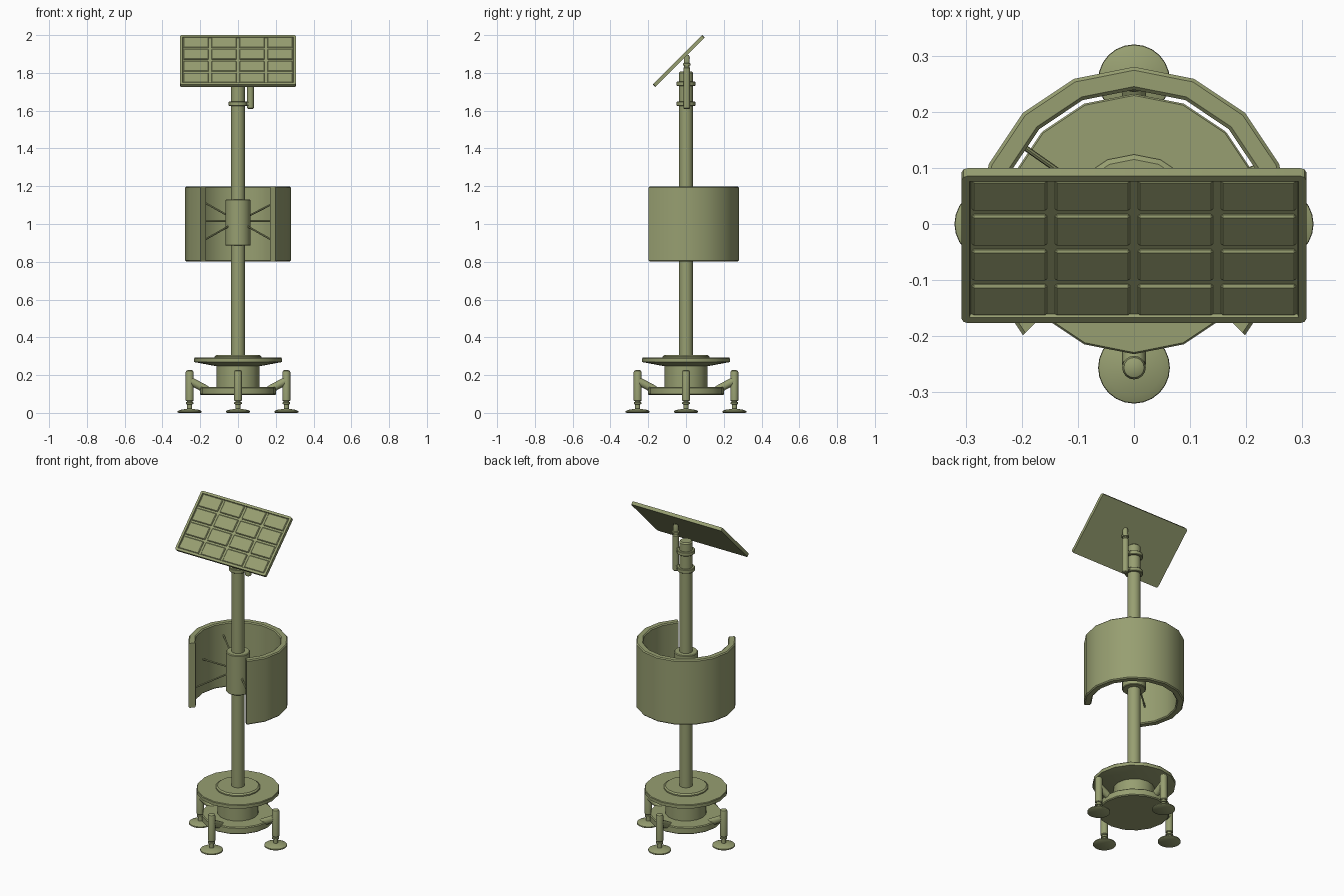
import bpy, bmesh, math
from mathutils import Vector, Matrix

if "Cube" in bpy.data.objects:
    bpy.data.objects.remove(bpy.data.objects["Cube"])

mat = bpy.data.materials.new("olive_paint")
mat.diffuse_color = (0.31, 0.345, 0.165, 1)
mat.use_nodes = True
mat.node_tree.nodes["Principled BSDF"].inputs["Base Color"].default_value = mat.diffuse_color


def finish(name, bm, angle=35):
    bmesh.ops.recalc_face_normals(bm, faces=bm.faces)
    me = bpy.data.meshes.new(name)
    bm.to_mesh(me)
    bm.free()
    me.materials.append(mat)
    ob = bpy.data.objects.new(name, me)
    bpy.context.collection.objects.link(ob)
    bpy.ops.object.select_all(action='DESELECT')
    ob.select_set(True)
    bpy.context.view_layer.objects.active = ob
    bpy.ops.object.shade_smooth_by_angle(angle=math.radians(angle))
    return ob


def lathe(name, profile, x=0, y=0, n=16):
    """Closed solid of revolution from (radius, z) points, bottom to top."""
    bm = bmesh.new()
    rings = []
    for r, z in profile:
        rings.append([bm.verts.new((x + r * math.cos(2 * math.pi * k / n),
                                    y + r * math.sin(2 * math.pi * k / n), z)) for k in range(n)])
    for a, b in zip(rings, rings[1:]):
        for k in range(n):
            j = (k + 1) % n
            bm.faces.new((a[k], a[j], b[j], b[k]))
    bm.faces.new(rings[0][::-1])
    bm.faces.new(rings[-1])
    return finish(name, bm)


def rod(name, a, b, r, n=10):
    a, b = Vector(a), Vector(b)
    d = b - a
    bm = bmesh.new()
    m = Matrix.Translation((a + b) / 2) @ d.to_track_quat('Z', 'Y').to_matrix().to_4x4()
    bmesh.ops.create_cone(bm, cap_ends=True, segments=n, radius1=r, radius2=r,
                          depth=d.length, matrix=m)
    return finish(name, bm)


def box(name, loc, size, bevel=0.0):
    bm = bmesh.new()
    bmesh.ops.create_cube(bm, size=1, matrix=Matrix.Translation(loc) @ Matrix.Diagonal((*size, 1)))
    if bevel:
        bmesh.ops.bevel(bm, geom=bm.edges[:], offset=bevel, segments=1, affect='EDGES')
    return finish(name, bm)


# Base: lower disc, hub, flared upper disc and raised cap
lathe("lower_base_disc", [(0.196, 0.095), (0.202, 0.1), (0.202, 0.133), (0.197, 0.138)])
lathe("base_hub", [(0.115, 0.13), (0.115, 0.26)])
lathe("upper_base_disc", [(0.12, 0.248), (0.232, 0.269), (0.232, 0.288), (0.229, 0.292)])
lathe("base_cap", [(0.124, 0.285), (0.124, 0.299), (0.115, 0.306)])

# Four legs with feet and struts
for i in range(4):
    dx, dy = round(math.cos(i * math.pi / 2)), round(math.sin(i * math.pi / 2))
    x, y = 0.256 * dx, 0.256 * dy
    lathe("foot", [(0.058, 0), (0.064, 0.004), (0.063, 0.01), (0.05, 0.016), (0.024, 0.02),
                   (0.013, 0.022)], x, y, 24)
    lathe("leg_spindle", [(0.013, 0.015), (0.013, 0.045), (0.02, 0.047), (0.02, 0.056),
                          (0.014, 0.058), (0.014, 0.07)], x, y)
    lathe("leg_post", [(0.018, 0.062), (0.021, 0.066), (0.021, 0.215), (0.018, 0.223),
                       (0.01, 0.227)], x, y)
    rod("leg_strut", (0.25 * dx, 0.25 * dy, 0.168), (0.165 * dx, 0.165 * dy, 0.122), 0.021, 12)

# Mast and collar
lathe("mast", [(0.037, 0.29), (0.037, 1.8), (0.031, 1.808)])
lathe("collar", [(0.063, 0.885), (0.067, 0.889), (0.067, 1.126), (0.063, 1.13)])

# Open curved shield: swept chamfered section, open at the front
section = [(0.239, 0.808), (0.245, 0.802), (0.274, 0.802), (0.28, 0.808),
           (0.28, 1.192), (0.274, 1.198), (0.245, 1.198), (0.239, 1.192)]
bm = bmesh.new()
rings = []
for k in range(13):
    t = math.radians(-45 + 22.5 * k)
    rings.append([bm.verts.new((r * math.cos(t), r * math.sin(t), z)) for r, z in section])
for a, b in zip(rings, rings[1:]):
    for k in range(8):
        j = (k + 1) % 8
        bm.faces.new((a[k], a[j], b[j], b[k]))
bm.faces.new(rings[0])
bm.faces.new(rings[-1][::-1])
finish("shield", bm)

# Thin spokes from collar to shield
for deg, dz in ((145, 0.11), (180, 0), (215, -0.11), (25, 0.11), (0, 0), (-35, -0.11)):
    t = math.radians(deg)
    c, s = math.cos(t), math.sin(t)
    rod("spoke", (0.05 * c, 0.05 * s, 1.015 + dz * 0.2),
        (0.24 * c, 0.24 * s, 1.015 + dz), 0.005, 8)

# Side post holding the panel, with two clamps on the mast
lathe("panel_post", [(0.014, 1.61), (0.018, 1.614), (0.018, 1.825), (0.014, 1.83),
                     (0.014, 1.838), (0.021, 1.84), (0.021, 1.85), (0.015, 1.852),
                     (0.016, 1.88), (0.012, 1.895)], 0.066, 0.004)
for z in (1.637, 1.743):
    lathe("mast_clamp", [(0.047, z - 0.012), (0.05, z - 0.009), (0.05, z + 0.009),
                         (0.047, z + 0.012)])
    box("clamp_bridge", (0.055, 0.004, z), (0.04, 0.03, 0.02), 0.003)

# Tilted panel: rimmed tray plus a grid of raised cells
tilt = Matrix.Translation((0, -0.0385, 1.8625)) @ Matrix.Rotation(math.radians(45), 4, 'X')
bm = bmesh.new()
bmesh.ops.create_cube(bm, size=1, matrix=Matrix.Diagonal((0.614, 0.37, 0.02, 1)))
corners = [e for e in bm.edges if abs(e.verts[0].co.z - e.verts[1].co.z) > 0.01]
bmesh.ops.bevel(bm, geom=corners, offset=0.01, segments=2, profile=0.5, affect='EDGES')
bm.normal_update()
top = max(bm.faces, key=lambda f: f.calc_center_median().z)
bmesh.ops.inset_region(bm, faces=[top], thickness=0.014, depth=0)
bmesh.ops.inset_region(bm, faces=[top], thickness=0.003, depth=-0.007)
finish("panel_frame", bm).matrix_world = tilt
for i in range(4):
    for j in range(4):
        cell = box("panel_cell", ((i - 1.5) * 0.148, (j - 1.5) * 0.088, 0.004),
                   (0.134, 0.077, 0.01), 0.004)
        cell.matrix_world = tilt
